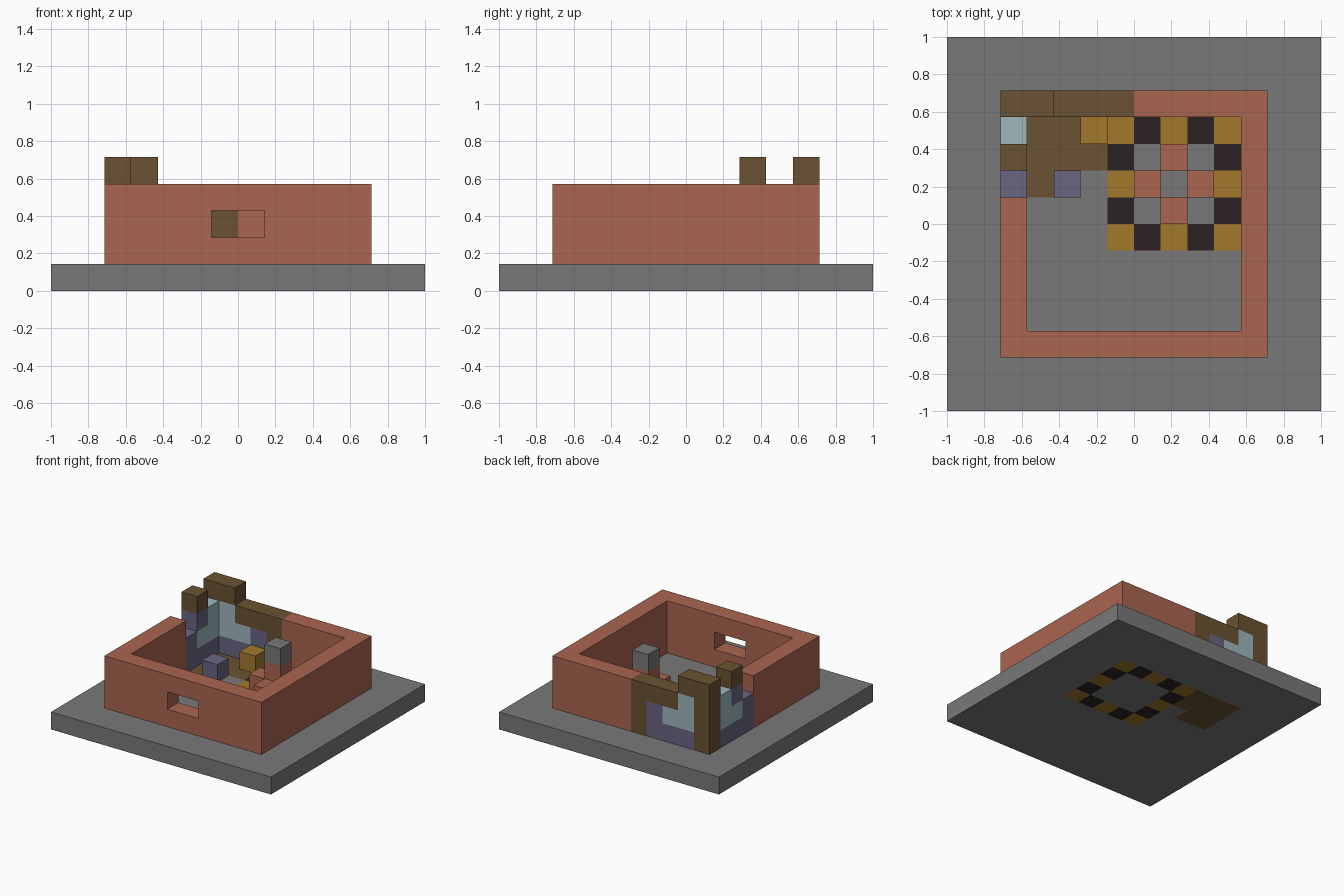
import bpy, bmesh
from itertools import product
from mathutils import Vector

cube = bpy.data.objects.get("Cube")
if cube:
    bpy.data.objects.remove(cube, do_unlink=True)

N = 14            # blocks along each side of the base
U = 2 / N         # size of one block


def material(name, rgb):
    m = bpy.data.materials.new(name)
    m.use_nodes = True
    color = (*rgb, 1)
    m.diffuse_color = color
    m.node_tree.nodes["Principled BSDF"].inputs["Base Color"].default_value = color
    return m


grey = material("stone grey", (0.19, 0.19, 0.19))
red = material("brick red", (0.40, 0.133, 0.08))
brown = material("wood brown", (0.144, 0.084, 0.032))
gold = material("ochre gold", (0.36, 0.19, 0.025))
black = material("dark tile", (0.025, 0.016, 0.016))
blue = material("pale glass blue", (0.34, 0.47, 0.51))
purple = material("slate purple", (0.147, 0.13, 0.223))


def finish(name, bm, mats):
    mesh = bpy.data.meshes.new(name)
    bm.to_mesh(mesh)
    bm.free()
    for m in mats:
        mesh.materials.append(m)
    obj = bpy.data.objects.new(name, mesh)
    bpy.context.collection.objects.link(obj)
    return obj


def box(x, y, z):
    """Cells of a box given as inclusive ranges of block indices."""
    return set(product(*(range(a, b + 1) for a, b in (x, y, z))))


def blocks(name, mat, cells):
    """Outer skin of a set of blocks, with flat areas merged."""
    bm = bmesh.new()
    for cell in cells:
        centre = Vector(cell) + Vector((0.5, 0.5, 0.5))
        for axis, sign in product(range(3), (-1, 1)):
            n = Vector((0, 0, 0))
            n[axis] = sign
            if tuple(int(c) for c in Vector(cell) + n) in cells:
                continue
            u = Vector((n.y, n.z, n.x))
            v = n.cross(u)
            corners = [centre + (n + a * u + b * v) / 2
                       for a, b in ((-1, -1), (1, -1), (1, 1), (-1, 1))]
            bm.faces.new([bm.verts.new((c - Vector((N / 2, N / 2, 0))) * U) for c in corners])
    bmesh.ops.remove_doubles(bm, verts=bm.verts, dist=U / 100)
    bmesh.ops.dissolve_limit(bm, angle_limit=0.01, verts=bm.verts, edges=bm.edges)
    return finish(name, bm, [mat])


# Base slab with a checkered tile ring and a wooden floor patch
def floor_index(i, j):
    if 6 <= i <= 10 and 6 <= j <= 10 and (i in (6, 10) or j in (6, 10)):
        return 2 + (i + j) % 2
    if (3 <= i <= 5 and j in (9, 10)) or (i in (3, 4) and j == 8):
        return 1
    return 0


bm = bmesh.new()
bmesh.ops.create_grid(bm, x_segments=N, y_segments=N, size=1)
top = bmesh.ops.extrude_face_region(bm, geom=bm.faces[:], use_keep_orig=True)["geom"]
bmesh.ops.translate(bm, vec=(0, 0, U), verts=[g for g in top if isinstance(g, bmesh.types.BMVert)])
bmesh.ops.recalc_face_normals(bm, faces=bm.faces)
for f in bm.faces:
    if abs(f.normal.z) > 0.5:
        c = f.calc_center_median()
        f.material_index = floor_index(int((c.x + 1) / U), int((c.y + 1) / U))
finish("base", bm, [grey, brown, gold, black])

# Brick walls: a ring with a front window and an open corner for the tower
ring = box((2, 11), (2, 11), (1, 3)) - box((3, 10), (3, 10), (1, 3))
window = box((6, 7), (2, 2), (2, 2))
corner = box((2, 6), (11, 11), (1, 3)) | box((2, 2), (8, 11), (1, 3))
blocks("brick_walls", red, ring - window - corner)

# Ruined corner: timber frame, panes and slate infill
frame = (box((2, 2), (11, 11), (1, 4)) | box((3, 3), (11, 11), (4, 4))
         | box((4, 6), (11, 11), (3, 3)) | box((6, 6), (11, 11), (1, 2)))
blocks("timber_frame", brown, frame)
blocks("timber_cap", brown, {(2, 9, 4)})
blocks("back_pane", blue, {(3, 11, 2), (3, 11, 3), (4, 11, 2)})
blocks("side_pane", blue, {(2, 10, 2), (2, 10, 3), (2, 9, 2)})
blocks("back_infill", purple, box((3, 5), (11, 11), (1, 1)) | {(5, 11, 2)})
blocks("side_infill", purple, box((2, 2), (8, 10), (1, 1)) | {(2, 8, 2)})
blocks("side_lintel", purple, {(2, 9, 3)})

# Loose blocks on the floor
blocks("slate_block", purple, {(4, 8, 1)})
blocks("gold_block", gold, {(5, 10, 1)})

# Centre pillar with a cross-shaped foot
blocks("pillar", red, box((7, 9), (8, 8), (1, 1)) | box((8, 8), (7, 9), (1, 1)) | {(8, 8, 2)})
blocks("pillar_cap", grey, {(8, 8, 3)})
